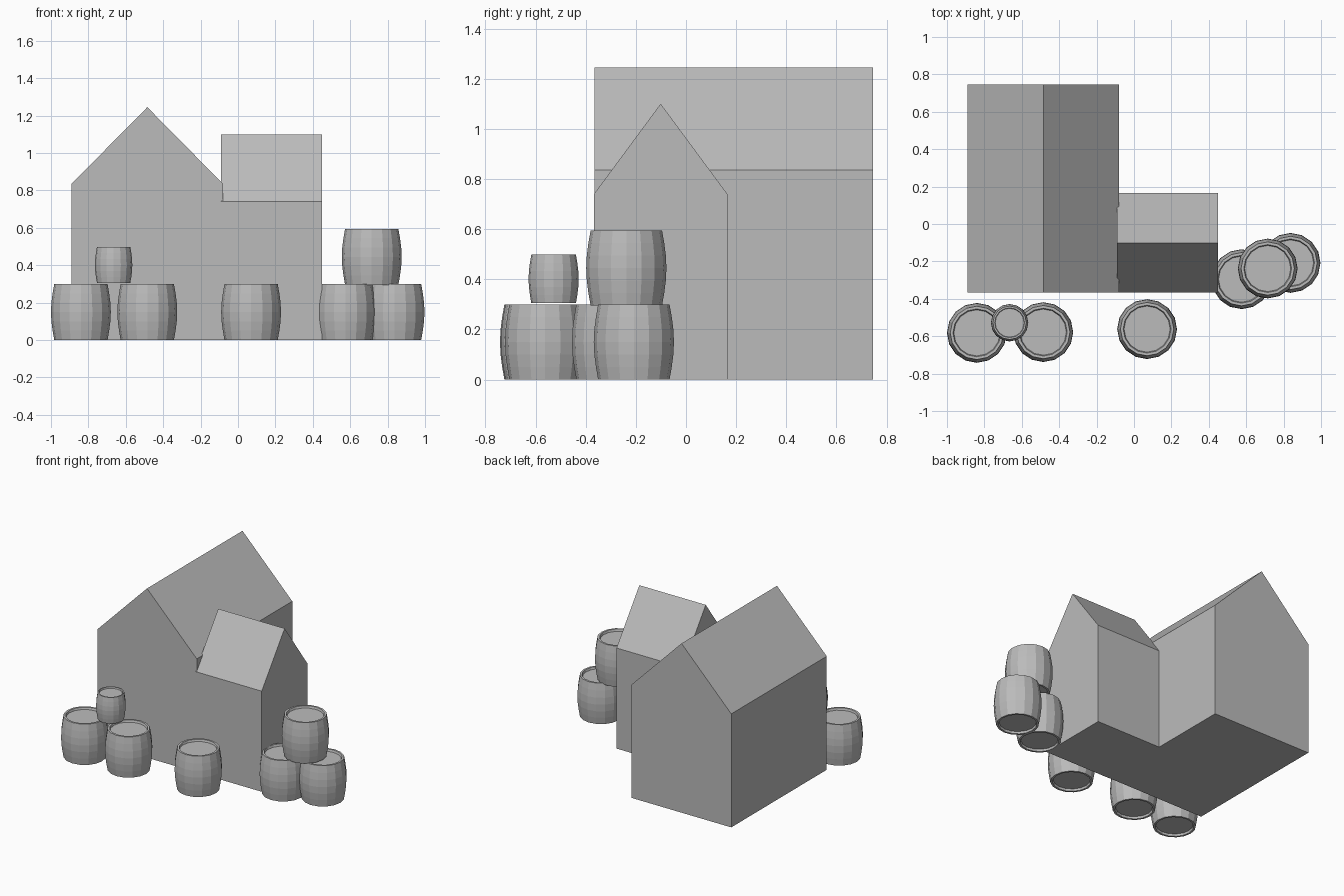
import bpy
import bmesh
import math

default = bpy.data.objects.get("Cube")
if default:
    bpy.data.objects.remove(default, do_unlink=True)

grey = bpy.data.materials.new("plain_grey")
grey.use_nodes = True
colour = (0.5, 0.5, 0.5, 1)
grey.diffuse_color = colour
grey.node_tree.nodes["Principled BSDF"].inputs["Base Color"].default_value = colour


def finish(name, bm):
    bmesh.ops.recalc_face_normals(bm, faces=bm.faces)
    mesh = bpy.data.meshes.new(name)
    bm.to_mesh(mesh)
    bm.free()
    mesh.materials.append(grey)
    obj = bpy.data.objects.new(name, mesh)
    bpy.context.collection.objects.link(obj)
    return obj


def gabled_block(name, x, y, eave, ridge, along_x):
    """Extrude a gable outline along the ridge direction."""
    across, along = (y, x) if along_x else (x, y)
    outline = [(across[0], 0), (across[1], 0), (across[1], eave),
               (sum(across) / 2, ridge), (across[0], eave)]
    bm = bmesh.new()
    verts = [bm.verts.new((along[0], a, z) if along_x else (a, along[0], z))
             for a, z in outline]
    face = bm.faces.new(verts)
    new = bmesh.ops.extrude_face_region(bm, geom=[face], use_keep_orig=True)
    moved = [v for v in new["geom"] if isinstance(v, bmesh.types.BMVert)]
    length = along[1] - along[0]
    bmesh.ops.translate(bm, verts=moved,
                        vec=(length, 0, 0) if along_x else (0, length, 0))
    return finish(name, bm)


def barrel(name, x, y, z, radius=0.16, height=0.3, sides=16, bands=6):
    """Bulging staves with a recessed lid at each end."""
    end, inner, lid, depth = radius * 0.89, radius * 0.8, radius * 0.77, height * 0.05
    profile = [(lid, depth), (inner, 0)]
    for i in range(bands + 1):
        t = i / bands
        profile.append((end + (radius - end) * math.sin(math.pi * t), height * t))
    profile += [(inner, height), (lid, height - depth)]
    bm = bmesh.new()
    rings = []
    for r, h in profile:
        rings.append([bm.verts.new((r * math.cos(math.tau * k / sides),
                                    r * math.sin(math.tau * k / sides), h))
                      for k in range(sides)])
    for low, high in zip(rings, rings[1:]):
        for k in range(sides):
            n = (k + 1) % sides
            bm.faces.new((low[k], low[n], high[n], high[k]))
    bm.faces.new(rings[0])
    bm.faces.new(rings[-1])
    obj = finish(name, bm)
    obj.location = (x, y, z)
    return obj


# House and side wing
gabled_block("main_house", (-0.89, -0.08), (-0.365, 0.745), 0.835, 1.245, False)
gabled_block("side_wing", (-0.09, 0.45), (-0.367, 0.165), 0.74, 1.10, True)

# Barrels on the ground
ground = [(-0.84, -0.582), (-0.485, -0.578), (0.07, -0.562),
          (0.575, -0.295), (0.837, -0.208)]
for i, (x, y) in enumerate(ground):
    barrel(f"ground_barrel_{i + 1}", x, y, 0)

# Stacked barrels
barrel("stacked_barrel", 0.715, -0.238, 0.295)
barrel("small_stacked_barrel", -0.665, -0.528, 0.305, radius=0.1, height=0.193)
